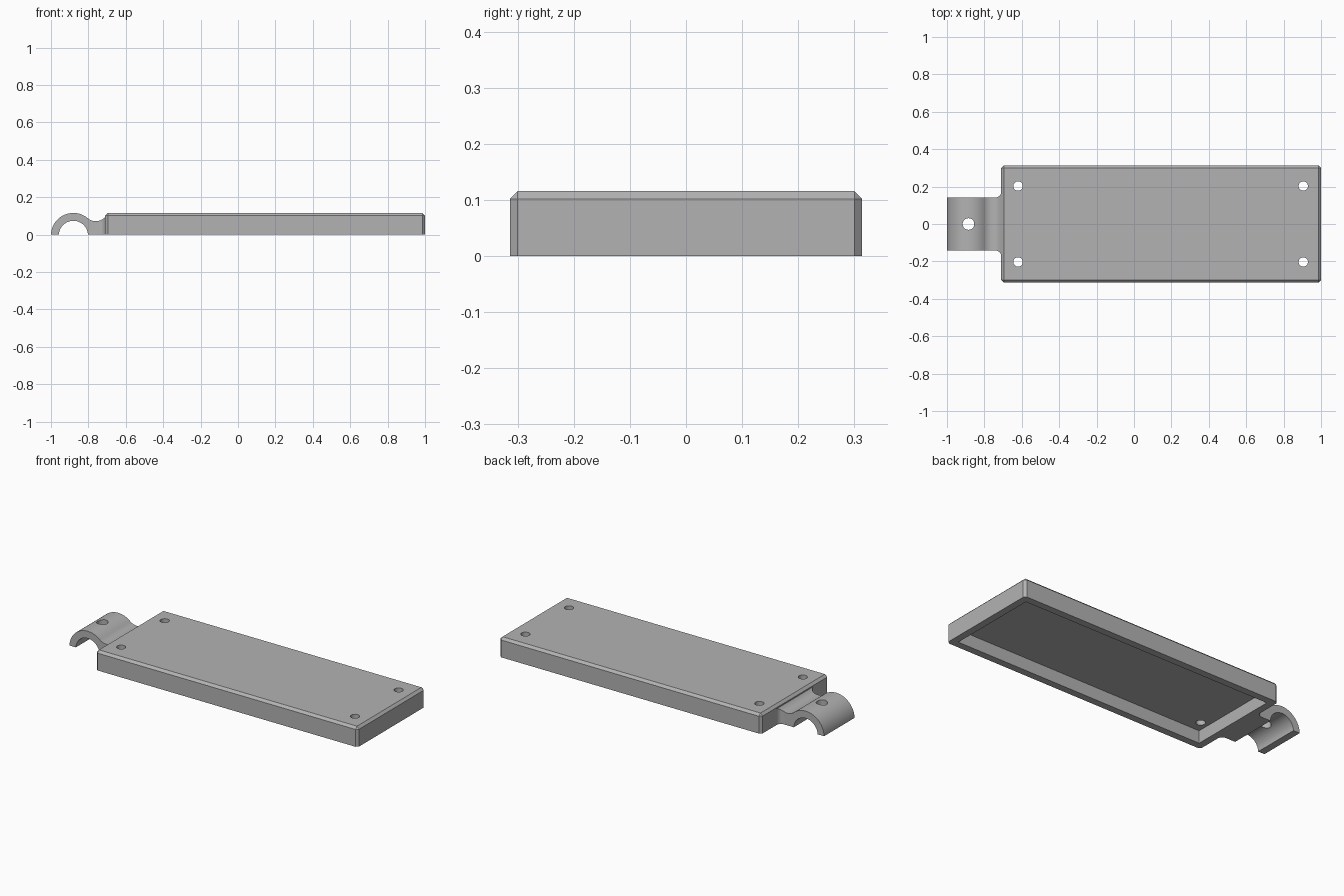
import bpy, bmesh, math
from mathutils import Vector

if "Cube" in bpy.data.objects:
    bpy.data.objects.remove(bpy.data.objects["Cube"])

grey = bpy.data.materials.new("plain grey")
grey.use_nodes = True
colour = (0.45, 0.45, 0.45, 1)
grey.diffuse_color = colour
grey.node_tree.nodes["Principled BSDF"].inputs["Base Color"].default_value = colour

HEIGHT, WALL, CHAMFER = 0.116, 0.042, 0.014
LEFT, RIGHT, HALF = -0.71, 1.0, 0.314      # tray extents
STRAP = 0.142                              # half width of the clip


def arc(cx, cy, r, a0, a1, n):
    """Points on an arc, angles in degrees."""
    steps = [math.radians(a0 + (a1 - a0) * i / n) for i in range(n + 1)]
    return [(cx + r * math.cos(a), cy + r * math.sin(a)) for a in steps]


def prism(name, points, lo, hi, axis="z"):
    """Extrude a 2D outline along z (xy outline) or y (xz outline)."""
    place = (lambda p, t: (p[0], p[1], t)) if axis == "z" else (lambda p, t: (p[0], t, p[1]))
    bm = bmesh.new()
    face = bm.faces.new([bm.verts.new(place(p, lo)) for p in points])
    top = bmesh.ops.extrude_face_region(bm, geom=[face])["geom"]
    move = Vector(place((0, 0), hi - lo))
    bmesh.ops.translate(bm, vec=move, verts=[g for g in top if isinstance(g, bmesh.types.BMVert)])
    bmesh.ops.recalc_face_normals(bm, faces=bm.faces)
    mesh = bpy.data.meshes.new(name)
    bm.to_mesh(mesh)
    bm.free()
    mesh.materials.append(grey)
    obj = bpy.data.objects.new(name, mesh)
    bpy.context.collection.objects.link(obj)
    return obj


def rectangle(x0, x1, y):
    return [(x0, -y), (x1, -y), (x1, y), (x0, y)]


def activate(obj):
    bpy.ops.object.select_all(action="DESELECT")
    obj.select_set(True)
    bpy.context.view_layer.objects.active = obj


def combine(obj, tool, operation="DIFFERENCE"):
    """Apply a boolean and discard the tool."""
    activate(obj)
    mod = obj.modifiers.new("cut", "BOOLEAN")
    mod.object, mod.operation, mod.solver = tool, operation, "EXACT"
    bpy.ops.object.modifier_apply(modifier=mod.name)
    bpy.data.objects.remove(tool)


def drill(obj, x, y, r):
    combine(obj, prism("drill", arc(x, y, r, 0, 348.75, 31), -0.1, 0.3))


# Tray lid: chamfered on the top and upright edges, hollow from below
tray = prism("tray", rectangle(LEFT, RIGHT, HALF), 0, HEIGHT)
bm = bmesh.new()
bm.from_mesh(tray.data)
edges = [e for e in bm.edges if max(v.co.z for v in e.verts) > HEIGHT / 2]
bmesh.ops.bevel(bm, geom=edges, offset=CHAMFER, segments=1, affect="EDGES")
bm.to_mesh(tray.data)
bm.free()
combine(tray, prism("cavity", rectangle(LEFT + WALL, RIGHT - WALL, HALF - WALL), -0.1, HEIGHT - WALL))

# Corner screw holes
for x in (-0.62, 0.905):
    for y in (-0.203, 0.203):
        drill(tray, x, y, 0.025)

# Half-round clip: arch, valley blending into the tray, open bore
CX, CZ, OUTER, BORE = -0.88, -0.004, 0.12, 0.078
valley = Vector((-0.76, 0.138))
meet = math.degrees(math.atan2(valley.y - CZ, valley.x - CX))
root = LEFT + 0.006
profile = arc(CX, CZ, OUTER, 178, meet, 32)
profile += arc(valley.x, valley.y, 0.066, 180 + meet, 320, 16)[1:]
profile += [(root, profile[-1][1]), (root, 0)]
profile += arc(CX, CZ, BORE, 3, 177, 32)
clip = prism("clip", profile, -0.2, 0.2, "y")

# Plan outline with rounded inner corners at the tray wall
FILLET = 0.03
side = [(-1.1, STRAP)] + arc(LEFT - FILLET, STRAP + FILLET, FILLET, -90, 0, 8)
side.append((-0.6, STRAP + FILLET))
outline = side + [(x, -y) for x, y in reversed(side)]
combine(clip, prism("plan", outline, -0.1, 0.3), "INTERSECT")
drill(clip, -0.885, 0, 0.031)

for obj in (tray, clip):
    activate(obj)
    bpy.ops.object.shade_smooth_by_angle(angle=math.radians(30))
